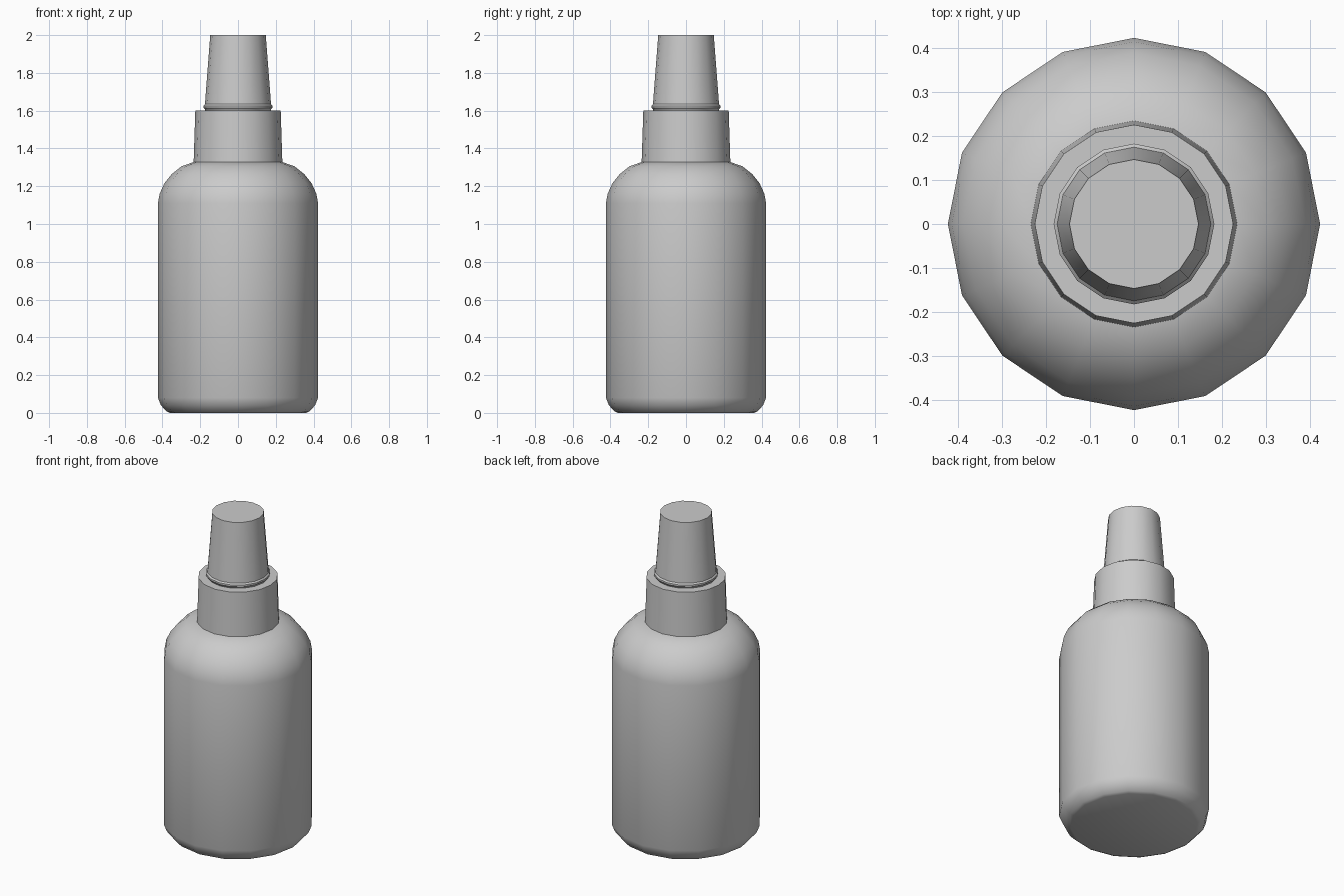
import bpy, bmesh, math

if "Cube" in bpy.data.objects:
    bpy.data.objects.remove(bpy.data.objects["Cube"])

SIDES = 16


def lathe(name, profile, angle=40):
    """Revolve (radius, z) points into a closed, smooth-shaded solid."""
    bm = bmesh.new()
    rings = []
    for r, z in profile:
        rings.append([bm.verts.new((r * math.cos(2 * math.pi * i / SIDES),
                                    r * math.sin(2 * math.pi * i / SIDES), z))
                      for i in range(SIDES)])
    for a, b in zip(rings, rings[1:]):
        for i in range(SIDES):
            j = (i + 1) % SIDES
            bm.faces.new((a[i], a[j], b[j], b[i]))
    bm.faces.new(rings[0][::-1])
    bm.faces.new(rings[-1])
    bmesh.ops.recalc_face_normals(bm, faces=bm.faces)
    mesh = bpy.data.meshes.new(name)
    bm.to_mesh(mesh)
    bm.free()
    obj = bpy.data.objects.new(name, mesh)
    bpy.context.collection.objects.link(obj)
    bpy.ops.object.select_all(action='DESELECT')
    obj.select_set(True)
    bpy.context.view_layer.objects.active = obj
    bpy.ops.object.shade_smooth_by_angle(angle=math.radians(angle))
    return obj


# Bottle with rounded base and shoulder
lathe("bottle_body", [(0.36, 0), (0.378, 0.008), (0.408, 0.04), (0.424, 0.08),
                      (0.424, 1.11), (0.415, 1.16), (0.39, 1.215),
                      (0.35, 1.265), (0.30, 1.305), (0.235, 1.328),
                      (0.20, 1.33)], 50)

# Tapered screw collar
lathe("collar", [(0.235, 1.325), (0.226, 1.602)])

# Nozzle cap with a bead round its foot
lathe("nozzle_cap", [(0.172, 1.595), (0.176, 1.61), (0.183, 1.615),
                     (0.183, 1.626), (0.175, 1.634), (0.147, 2.0)])
